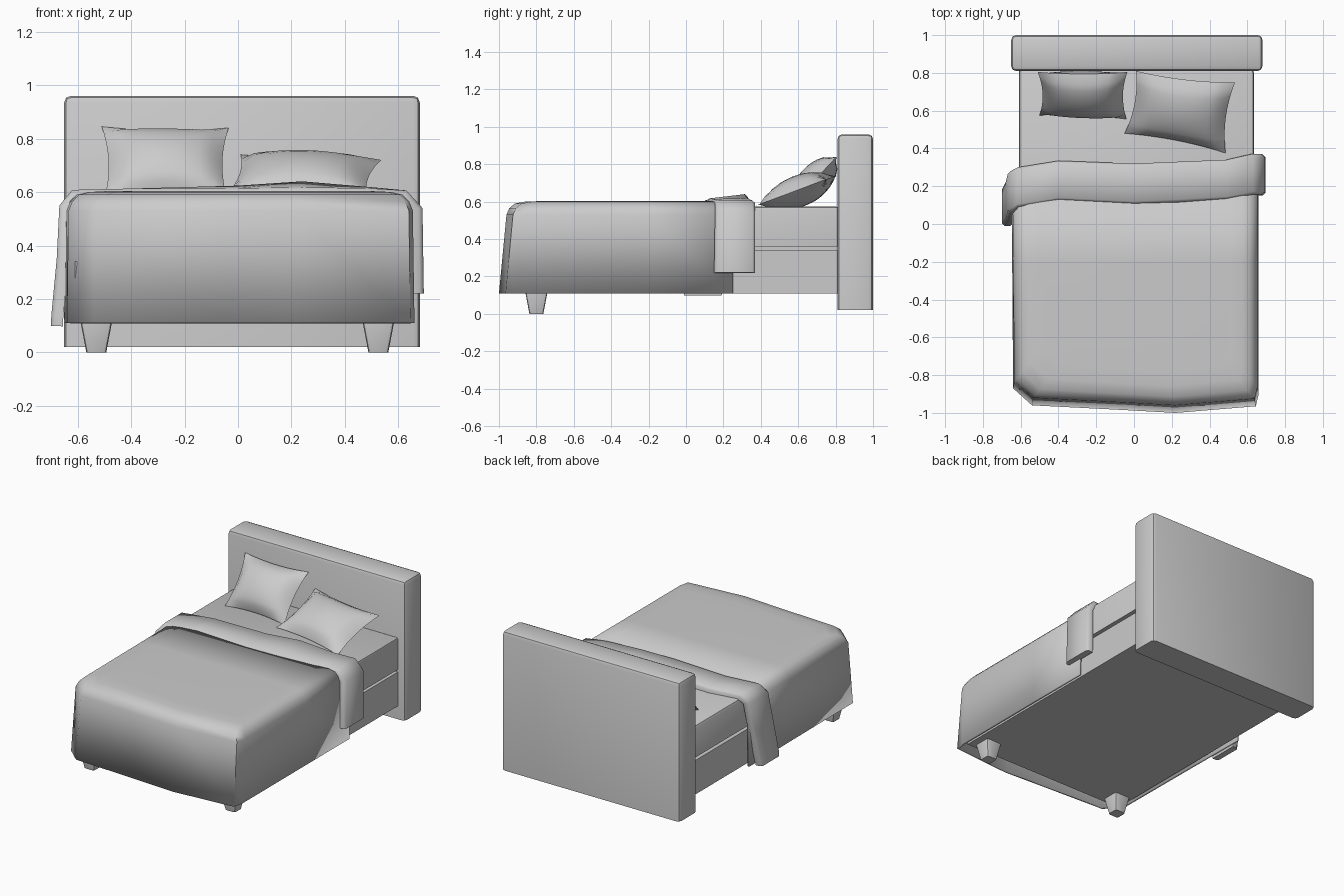
import bpy, bmesh, math
from mathutils import Vector

if "Cube" in bpy.data.objects:
    bpy.data.objects.remove(bpy.data.objects["Cube"], do_unlink=True)

GREY = (0.6, 0.6, 0.6, 1.0)
mat = bpy.data.materials.new("plain grey")
mat.use_nodes = True
mat.diffuse_color = GREY
mat.node_tree.nodes["Principled BSDF"].inputs["Base Color"].default_value = GREY


def finish(bm, name, angle=40):
    bmesh.ops.recalc_face_normals(bm, faces=bm.faces[:])
    mesh = bpy.data.meshes.new(name)
    bm.to_mesh(mesh)
    bm.free()
    mesh.materials.append(mat)
    ob = bpy.data.objects.new(name, mesh)
    bpy.context.collection.objects.link(ob)
    bpy.ops.object.select_all(action='DESELECT')
    ob.select_set(True)
    bpy.context.view_layer.objects.active = ob
    bpy.ops.object.shade_smooth_by_angle(angle=math.radians(angle))
    return ob


def box(name, x, y, z, bevel=0.0, taper=1.0):
    """Box between ranges; edges above the bottom are bevelled."""
    bm = bmesh.new()
    bmesh.ops.create_cube(bm, size=1)
    for v in bm.verts:
        s = taper if v.co.z < 0 else 1
        v.co = [(r[0] + r[1]) / 2 + c * k * (r[1] - r[0])
                for r, c, k in zip((x, y, z), v.co, (s, s, 1))]
    if bevel:
        edges = [e for e in bm.edges if max(v.co.z for v in e.verts) > z[0] + 0.001]
        bmesh.ops.bevel(bm, geom=edges, offset=bevel, segments=2, profile=0.5, affect='EDGES')
    return finish(bm, name)


def loft(bm, rows, closed=False):
    """Bridge equal-length rows of points with quads."""
    rows = [[bm.verts.new(p) for p in row] for row in rows]
    for a, b in zip(rows, rows[1:]):
        n = len(a)
        for i in range(n if closed else n - 1):
            j = (i + 1) % n
            bm.faces.new((a[i], a[j], b[j], b[i]))
    return rows


# Headboard, bed base and mattress
box("headboard", (-0.65, 0.68), (0.81, 1.0), (0.02, 0.96), 0.025)
box("bed_base", (-0.61, 0.63), (-0.88, 0.82), (0.11, 0.34))
box("base_groove", (-0.585, 0.605), (-0.8, 0.82), (0.335, 0.365))
box("mattress", (-0.61, 0.635), (-0.8, 0.82), (0.36, 0.575), 0.02)

# Tapered front feet
for side, cx in (("right", -0.53), ("left", 0.525)):
    foot = box(side + "_front_foot", (cx - 0.06, cx + 0.06), (-0.86, -0.74), (0, 0.12), 0.012, 0.62)

# Blanket: stacked outlines, open at the head end
outline = [(0.66, 0.25), (0.66, -0.2), (0.66, -0.9), (0.645, -0.965), (0.22, -1.0),
           (-0.05, -0.985), (-0.54, -0.96), (-0.64, -0.87), (-0.645, -0.2), (-0.65, 0.25)]
levels = [(0.11, 0, 0), (0.53, 0.006, 0.04), (0.565, 0.02, 0.055),
          (0.59, 0.045, 0.085), (0.6, 0.085, 0.14), (0.603, 0.15, 0.22)]
bm = bmesh.new()
rows = loft(bm, [[(x - math.copysign(side, x) * min(1, abs(x) / 0.54),
                   y + front * (1 if y < -0.5 else 0), z) for x, y in outline]
                 for z, side, front in levels])
bm.faces.new(rows[-1])
blanket = finish(bm, "blanket", 50)
mod = blanket.modifiers.new("thickness", 'SOLIDIFY')
mod.thickness = 0.015
mod.offset = -1

# Folded band draped across the bed: x, z, near y, far y, lift of the far edge
path = [(-0.70, 0.10, -0.01, 0.19, 0), (-0.698, 0.14, -0.01, 0.20, 0),
        (-0.678, 0.35, 0.02, 0.24, 0), (-0.668, 0.55, 0.06, 0.28, 0),
        (-0.62, 0.608, 0.09, 0.30, 0), (-0.4, 0.613, 0.125, 0.335, 0),
        (0, 0.614, 0.105, 0.32, 0.01), (0.24, 0.618, 0.115, 0.33, 0.022),
        (0.49, 0.614, 0.13, 0.34, 0.005), (0.63, 0.606, 0.155, 0.37, 0),
        (0.69, 0.54, 0.155, 0.37, 0), (0.695, 0.22, 0.15, 0.37, 0)]
rows = []
for i, (x, z, near, far, lift) in enumerate(path):
    a, b = path[max(i - 1, 0)], path[min(i + 1, len(path) - 1)]
    t = Vector((b[0] - a[0], b[1] - a[1])).normalized()
    r = 0.015
    section = [(near, 0.045, 0), (near, r, 0), (near + r, 0, 0),
               (far - r, 0, lift), (far, r, lift), (far, 0.045, 0)]
    rows.append([(x + t.y * d, y, z - t.x * d + up) for y, d, up in section])
bm = bmesh.new()
rows = loft(bm, rows, closed=True)
bm.faces.new(rows[0])
bm.faces.new(rows[-1])
finish(bm, "folded_band", 50)


def pillow(name, corners, puff, n=10):
    """Puffed cushion with pulled-out corners, over four corner points."""
    a, b, c, d = [Vector(p) for p in corners]
    normal = (b - a).cross(d - a).normalized()
    bm = bmesh.new()
    for sign in (1, -1):
        rows = []
        for j in range(n + 1):
            row = []
            for i in range(n + 1):
                u, v = 2 * i / n - 1, 2 * j / n - 1
                pu = (u * (1 - 0.09 * (1 - v * v)) + 1) / 2
                pv = (v * (1 - 0.09 * (1 - u * u)) + 1) / 2
                p = a.lerp(b, pu).lerp(d.lerp(c, pu), pv)
                h = puff * ((1 - u ** 2) * (1 - v ** 2)) ** 0.55
                row.append(p + normal * h * sign)
            rows.append(row)
        loft(bm, rows)
    bmesh.ops.remove_doubles(bm, verts=bm.verts[:], dist=0.0005)
    finish(bm, name, 60)


# Pillows leaning on the headboard
pillow("right_pillow", [(-0.50, 0.575, 0.575), (-0.04, 0.555, 0.575),
                        (-0.035, 0.805, 0.84), (-0.51, 0.805, 0.845)], 0.085)
pillow("left_pillow", [(-0.05, 0.48, 0.585), (0.485, 0.375, 0.58),
                       (0.535, 0.75, 0.72), (0.01, 0.81, 0.74)], 0.085)
